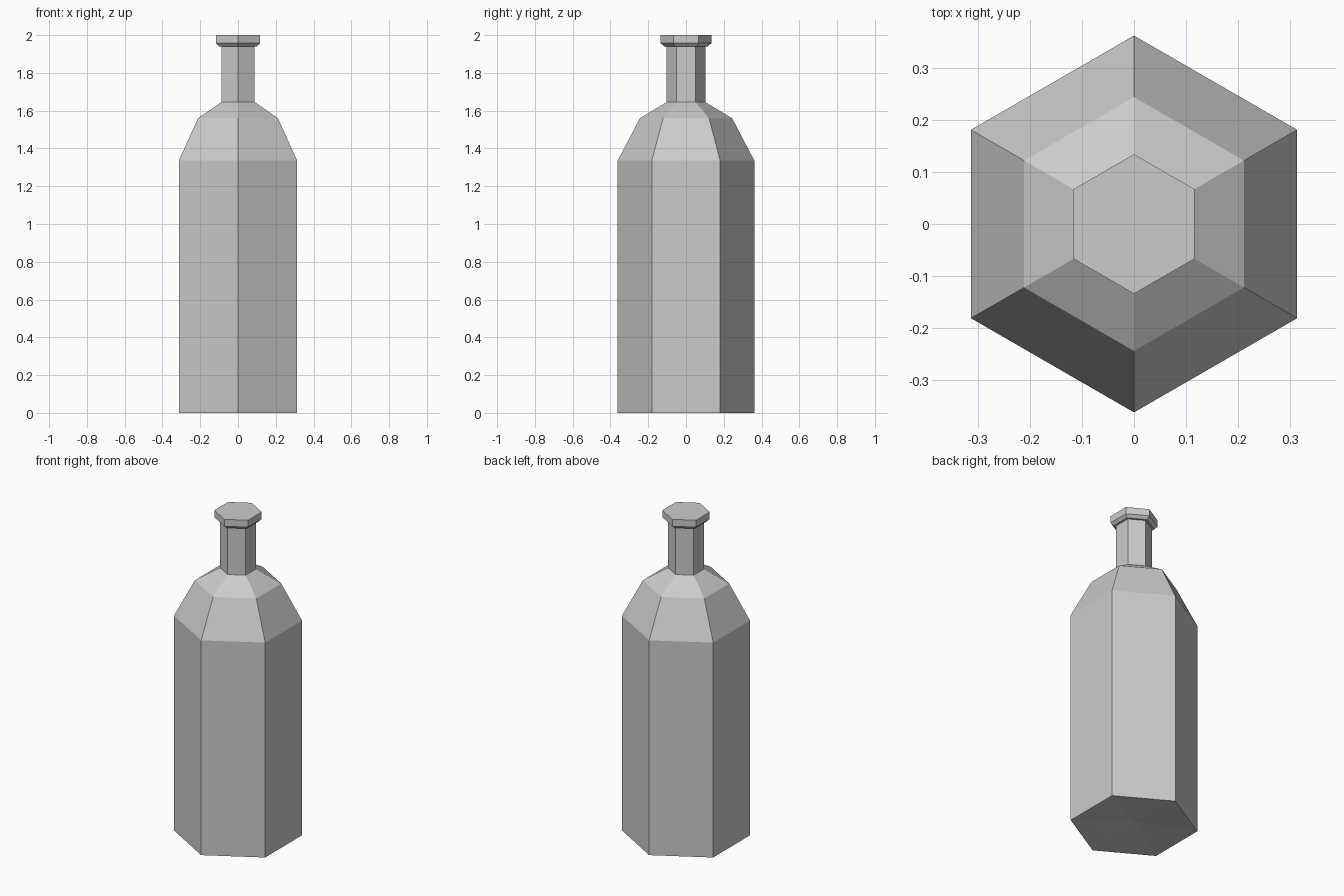
import bpy, bmesh, math

if "Cube" in bpy.data.objects:
    bpy.data.objects.remove(bpy.data.objects["Cube"])

SIDES = 6


def lathe(name, profile):
    """Six-sided turned solid; a radius of 0 closes an end with a fan."""
    bm = bmesh.new()
    rings = []
    for r, z in profile:
        if r == 0:
            rings.append([bm.verts.new((0, 0, z))] * SIDES)
        else:
            angles = [math.pi / 2 + math.tau * i / SIDES for i in range(SIDES)]
            rings.append([bm.verts.new((r * math.cos(a), r * math.sin(a), z)) for a in angles])
    for lower, upper in zip(rings, rings[1:]):
        for i in range(SIDES):
            j = (i + 1) % SIDES
            corners = dict.fromkeys((lower[i], lower[j], upper[j], upper[i]))
            bm.faces.new(list(corners))
    # flat cap on the mouth
    bm.faces.new(rings[-1])
    bmesh.ops.recalc_face_normals(bm, faces=bm.faces)
    mesh = bpy.data.meshes.new(name)
    bm.to_mesh(mesh)
    bm.free()
    obj = bpy.data.objects.new(name, mesh)
    bpy.context.collection.objects.link(obj)
    return obj


# Shallow dished base, straight body, two-step shoulder, neck, flared lip
lathe("bottle", [
    (0, 0.03), (0.22, 0.01), (0.362, 0),
    (0.362, 1.335),
    (0.244, 1.56),
    (0.102, 1.645),
    (0.102, 1.94),
    (0.116, 1.94),
    (0.134, 1.957),
    (0.134, 2.0),
])
